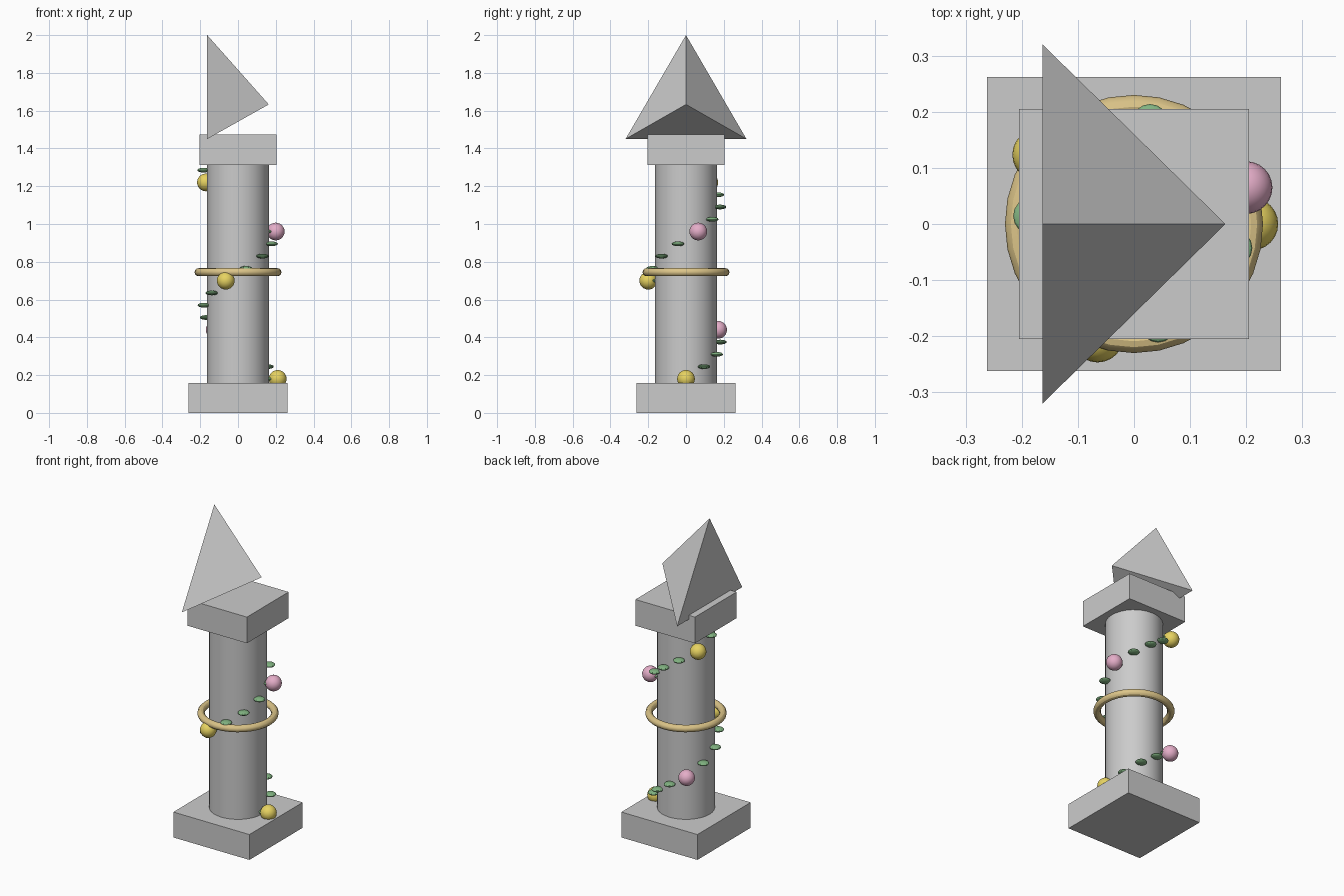
import bpy, bmesh
from math import cos, sin, radians

if "Cube" in bpy.data.objects:
    bpy.data.objects.remove(bpy.data.objects["Cube"])


def material(name, color):
    m = bpy.data.materials.new(name)
    m.diffuse_color = (*color, 1)
    m.use_nodes = True
    m.node_tree.nodes["Principled BSDF"].inputs["Base Color"].default_value = m.diffuse_color
    return m


GOLD = material("gold", (0.72, 0.56, 0.25))
YELLOW = material("yellow_petal", (0.80, 0.65, 0.12))
PINK = material("pink_petal", (0.78, 0.42, 0.58))
GREEN = material("leaf_green", (0.22, 0.45, 0.22))


def finish(name, mat=None, smooth=False):
    ob = bpy.context.object
    ob.name = name
    if mat:
        ob.data.materials.append(mat)
    if smooth:
        bpy.ops.object.shade_smooth_by_angle()
    return ob


def slab(name, half, z0, z1):
    bpy.ops.mesh.primitive_cube_add(size=1, location=(0, 0, (z0 + z1) / 2))
    bpy.context.object.scale = (2 * half, 2 * half, z1 - z0)
    bpy.ops.object.transform_apply(location=False, rotation=False, scale=True)
    finish(name)


def ellipsoid(name, loc, size, mat, seg, rings):
    bpy.ops.mesh.primitive_uv_sphere_add(segments=seg, ring_count=rings, radius=1, location=loc)
    bpy.context.object.scale = size
    bpy.ops.object.transform_apply(location=False, rotation=False, scale=True)
    finish(name, mat, True)


def vine_point(radius, z):
    # Helix: 126 degrees of turn for every 0.26 of height
    a = radians(126) * (z - 0.18) / 0.26
    return (radius * cos(a), radius * sin(a), z)


# Column body
slab("base", 0.262, 0, 0.158)
bpy.ops.mesh.primitive_cylinder_add(vertices=32, radius=0.163, depth=1.16, location=(0, 0, 0.735))
finish("shaft", smooth=True)
slab("capital", 0.205, 1.312, 1.475)

# Leaning three-sided finial
mesh = bpy.data.meshes.new("finial")
bm = bmesh.new()
for co in [(-0.163, 0, 2.0), (-0.163, 0.32, 1.45), (-0.163, -0.32, 1.45), (0.163, 0, 1.633)]:
    bm.verts.new(co)
bmesh.ops.convex_hull(bm, input=bm.verts[:])
bmesh.ops.recalc_face_normals(bm, faces=bm.faces[:])
bm.to_mesh(mesh)
bm.free()
bpy.context.collection.objects.link(bpy.data.objects.new("finial", mesh))

# Gold band around the shaft
bpy.ops.mesh.primitive_torus_add(major_radius=0.209, minor_radius=0.021, major_segments=32,
                                 minor_segments=12, location=(0, 0, 0.745))
finish("band", GOLD, True)

# Spiralling leaves and blossoms
for i in range(18):
    ellipsoid(f"leaf_{i + 1}", vine_point(0.183, 0.18 + 0.065 * i), (0.033, 0.033, 0.0125), GREEN, 16, 8)
for i in range(5):
    ellipsoid(f"blossom_{i + 1}", vine_point(0.21, 0.18 + 0.26 * i), (0.047,) * 3,
              PINK if i % 2 else YELLOW, 24, 12)
